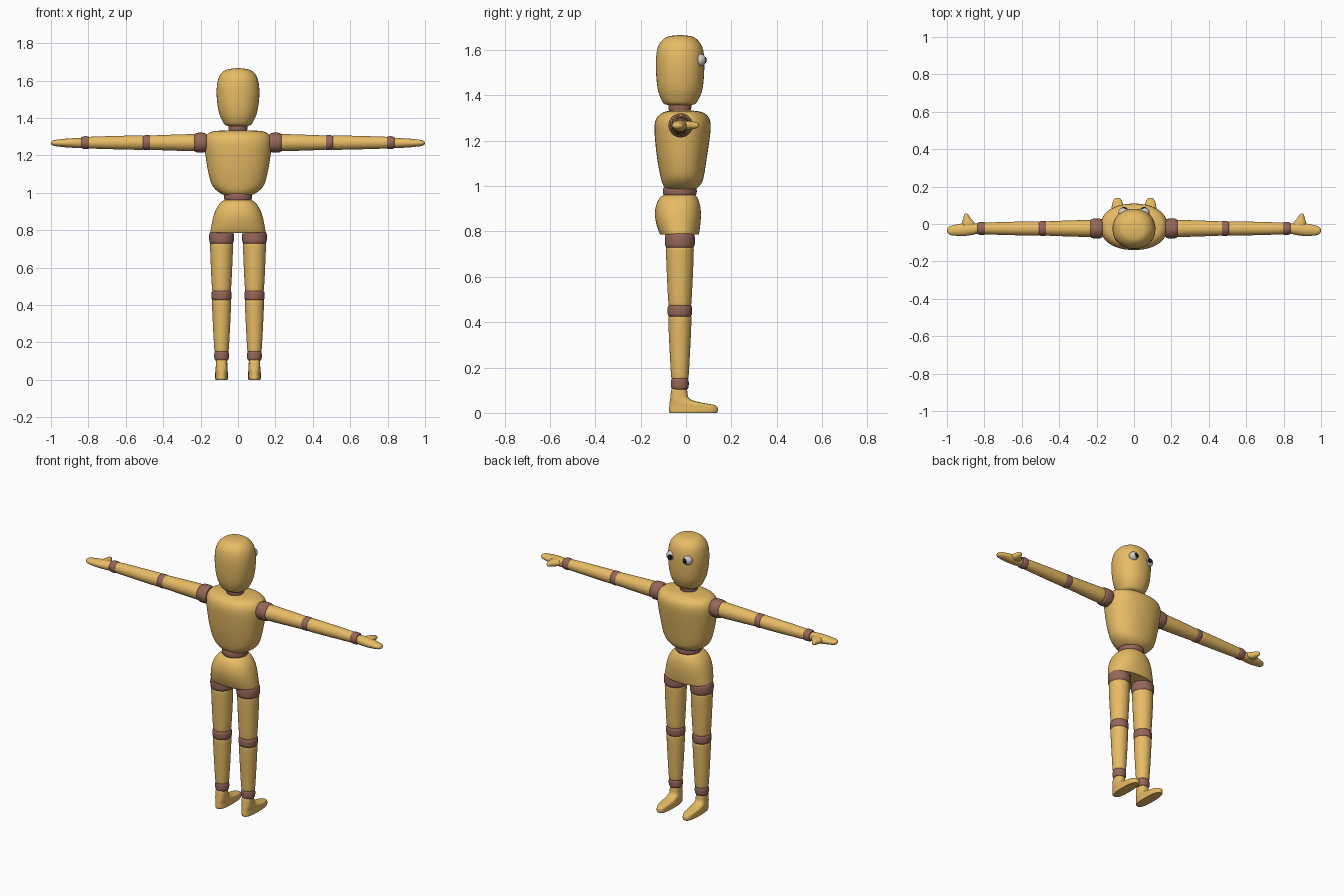
import bpy, bmesh, math
from mathutils import Vector

if "Cube" in bpy.data.objects:
    bpy.data.objects.remove(bpy.data.objects["Cube"])


def material(name, rgb):
    m = bpy.data.materials.new(name)
    m.diffuse_color = (*rgb, 1)
    m.use_nodes = True
    m.node_tree.nodes["Principled BSDF"].inputs["Base Color"].default_value = m.diffuse_color
    return m


WOOD = material("wood", (0.80, 0.50, 0.13))
JOINT = material("joint", (0.31, 0.135, 0.10))
WHITE = material("eye_white", (0.8, 0.8, 0.8))
BLACK = material("pupil_black", (0.01, 0.01, 0.01))
YC = -0.027   # body axis


def smooth_path(rows, steps=4):
    """Catmull-Rom interpolation through rows of section values."""
    out = []
    for i in range(len(rows) - 1):
        p = [Vector(rows[max(0, min(len(rows) - 1, i + k))]) for k in (-1, 0, 1, 2)]
        for s in range(steps):
            t = s / steps
            out.append(0.5 * (2 * p[1] + (p[2] - p[0]) * t
                              + (2 * p[0] - 5 * p[1] + 4 * p[2] - p[3]) * t * t
                              + (3 * p[1] - p[0] - 3 * p[2] + p[3]) * t ** 3))
    return out + [Vector(rows[-1])]


def loft(name, axis, rows, mat, side=1, power=2.0, n=40, steps=4):
    """rows: (position on axis, centre a, centre b, radius a, radius b)."""
    bm = bmesh.new()
    rings = []
    for t, ca, cb, ra, rb in smooth_path([tuple(r) for r in rows], steps):
        ring = []
        for k in range(n):
            c, s = math.cos(math.tau * k / n), math.sin(math.tau * k / n)
            a = ca + ra * math.copysign(abs(c) ** (2 / power), c)
            b = cb + rb * math.copysign(abs(s) ** (2 / power), s)
            x, y, z = {"x": (t, a, b), "y": (a, t, b), "z": (a, b, t)}[axis]
            ring.append(bm.verts.new((x * side, y, z)))
        rings.append(ring)
    for r0, r1 in zip(rings, rings[1:]):
        for k in range(n):
            bm.faces.new((r0[k], r0[(k + 1) % n], r1[(k + 1) % n], r1[k]))
    bm.faces.new(rings[0])
    bm.faces.new(rings[-1])
    bmesh.ops.recalc_face_normals(bm, faces=bm.faces[:])
    me = bpy.data.meshes.new(name)
    bm.to_mesh(me)
    bm.free()
    ob = bpy.data.objects.new(name, me)
    bpy.context.collection.objects.link(ob)
    finish(ob, mat)


def finish(ob, mat):
    ob.data.materials.append(mat)
    bpy.ops.object.select_all(action="DESELECT")
    ob.select_set(True)
    bpy.context.view_layer.objects.active = ob
    bpy.ops.object.shade_smooth_by_angle(angle=math.radians(40))


def body(name, rows, power):
    """rows: (z, half width, back y, front y)."""
    loft(name, "z", [(z, 0, (y0 + y1) / 2, w, (y1 - y0) / 2) for z, w, y0, y1 in rows],
         WOOD, power=power, n=56)


def barrel(name, axis, t0, t1, ca, cb, r, side=1):
    d = t1 - t0
    prof = ((0, .86), (.12, .95), (.3, 1), (.7, 1), (.88, .95), (1, .86))
    loft(name, axis, [(t0 + f * d, ca, cb, r * k, r * k) for f, k in prof], JOINT, side)


def limb(name, axis, t0, t1, ca, cb, r0, r1, side=1):
    d = t1 - t0
    prof = ((0, .8), (.02, .92), (.06, 1), (.5, 1.02), (.94, 1), (.98, .92), (1, .8))
    rows = []
    for f, k in prof:
        r = (r0 + (r1 - r0) * f) * k
        rows.append((t0 + f * d, ca, cb, r, r))
    loft(name, axis, rows, WOOD, side)


def ball(name, loc, scale, mat, rot_z=0):
    bpy.ops.mesh.primitive_uv_sphere_add(segments=32, ring_count=16, radius=1, location=loc,
                                         rotation=(0, 0, rot_z))
    ob = bpy.context.object
    ob.name = name
    ob.scale = scale
    finish(ob, mat)


# Head, chest and pelvis
body("head", [(1.358, .055, -.08, .026), (1.364, .071, -.097, .042), (1.385, .084, -.111, .057),
              (1.43, .102, -.125, .073), (1.50, .113, -.132, .08), (1.57, .113, -.132, .08),
              (1.62, .101, -.121, .069), (1.65, .076, -.097, .045), (1.661, .05, -.074, .022),
              (1.666, .01, -.034, -.018)], 2.15)
body("chest", [(.985, .06, -.08, .035), (.992, .085, -.092, .05), (1.015, .118, -.105, .07),
               (1.05, .143, -.114, .08), (1.12, .161, -.127, .091), (1.2, .174, -.136, .103),
               (1.26, .18, -.139, .109), (1.295, .175, -.132, .104), (1.318, .158, -.114, .086),
               (1.329, .13, -.09, .06), (1.333, .08, -.065, .03)], 2.2)
body("pelvis", [(.786, .144, -.112, .055), (.793, .147, -.117, .058), (.83, .141, -.13, .063),
                (.875, .131, -.137, .066), (.915, .116, -.132, .062), (.945, .095, -.118, .052),
                (.96, .075, -.098, .04), (.965, .05, -.075, .02)], 2.25)
barrel("neck", "z", 1.325, 1.38, 0, YC, .05)
barrel("waist", "z", .955, 1.0, 0, YC, .074)

for s, tag in ((-1, "left"), (1, "right")):
    # Leg
    X = .088
    barrel(tag + "_hip_joint", "z", .725, .795, X, YC, .066, s)
    limb(tag + "_upper_leg", "z", .47, .735, X, YC, .05, .062, s)
    barrel(tag + "_knee_joint", "z", .424, .477, X, YC, .054, s)
    limb(tag + "_lower_leg", "z", .148, .43, X, YC, .038, .052, s)
    barrel(tag + "_ankle_joint", "z", .104, .154, X, YC, .039, s)
    foot = [(0, .031, -.072, .136), (.008, .034, -.075, .14), (.026, .034, -.074, .138),
            (.036, .034, -.073, .12), (.045, .033, -.072, .07), (.055, .032, -.071, .03),
            (.07, .031, -.069, .01), (.1, .03, -.065, .005), (.11, .026, -.06, -.0)]
    loft(tag + "_foot", "z", [(z, X, (a + b) / 2, w, (b - a) / 2) for z, w, a, b in foot],
         WOOD, s, power=2.6)

    # Arm
    Z = 1.268
    barrel(tag + "_shoulder_joint", "x", .168, .232, YC + .003, Z, .053, s)
    limb(tag + "_upper_arm", "x", .225, .49, YC + .003, Z, .046, .037, s)
    barrel(tag + "_elbow_joint", "x", .465, .508, YC + .003, Z, .04, s)
    limb(tag + "_lower_arm", "x", .503, .805, YC + .003, Z, .039, .031, s)
    barrel(tag + "_wrist_joint", "x", .794, .836, YC + .003, Z, .034, s)
    hand = [(.828, -.025, .022, .022), (.84, -.025, .027, .026), (.87, -.027, .032, .026),
            (.91, -.03, .034, .024), (.95, -.033, .03, .02), (.98, -.035, .024, .016),
            (.994, -.035, .016, .011), (1.0, -.035, .004, .003)]
    loft(tag + "_hand", "x", [(x, y, Z - .002, ry, rz) for x, y, ry, rz in hand], WOOD, s)
    thumb = [(-.02, .88, .042, .02), (.008, .887, .033, .02), (.03, .893, .02, .017),
             (.048, .897, .012, .012), (.055, .898, .006, .006), (.057, .898, .001, .001)]
    loft(tag + "_thumb", "y", [(y, x, Z, rx, rz) for y, x, rx, rz in thumb], WOOD, s)

    # Eye with pupil turned slightly inward
    ex, ey, ez = s * .056, .062, 1.556
    ball(tag + "_eye", (ex, ey, ez), (.028, .026, .028), WHITE)
    ang = s * .3
    d = Vector((-math.sin(ang), math.cos(ang), 0))
    ball(tag + "_pupil", Vector((ex, ey, ez)) + d * .022, (.015, .007, .015), BLACK, ang)
